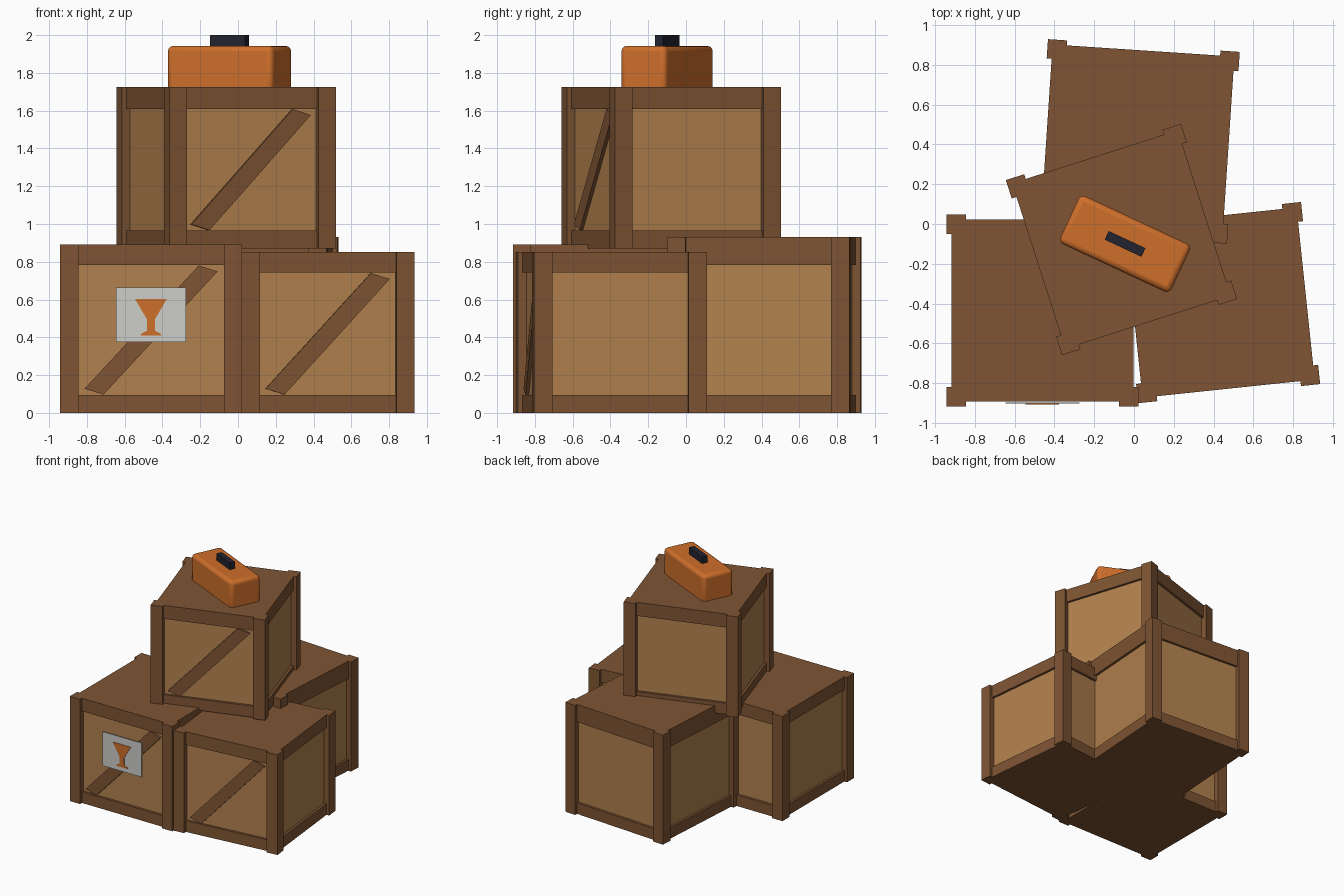
import bpy
import bmesh
import math
from mathutils import Matrix, Vector

if "Cube" in bpy.data.objects:
    bpy.data.objects.remove(bpy.data.objects["Cube"])


def material(name, r, g, b):
    lin = [((c / 255 + 0.055) / 1.055) ** 2.4 for c in (r, g, b)]
    m = bpy.data.materials.new(name)
    m.diffuse_color = (*lin, 1)
    m.use_nodes = True
    m.node_tree.nodes["Principled BSDF"].inputs["Base Color"].default_value = m.diffuse_color
    return m


FRAME = material("frame_brown", 126, 84, 51)
PANEL = material("panel_tan", 178, 129, 78)
ORANGE = material("orange", 207, 111, 43)
DARK = material("handle_dark", 34, 35, 47)
LABEL = material("label_grey", 205, 206, 201)


def finish(name, bm, mat, matrix):
    bmesh.ops.recalc_face_normals(bm, faces=bm.faces)
    me = bpy.data.meshes.new(name)
    bm.to_mesh(me)
    bm.free()
    me.materials.append(mat)
    ob = bpy.data.objects.new(name, me)
    ob.matrix_world = matrix
    bpy.context.collection.objects.link(ob)
    return ob


def add_box(bm, lo, hi):
    lo, hi = Vector(lo), Vector(hi)
    mat = Matrix.Translation((lo + hi) / 2) @ Matrix.Diagonal((*(hi - lo), 1))
    bmesh.ops.create_cube(bm, size=1, matrix=mat)


def slab(name, half_x, half_y, z0, z1, mat, matrix):
    bm = bmesh.new()
    add_box(bm, (-half_x, -half_y, z0), (half_x, half_y, z1))
    return finish(name, bm, mat, matrix)


def prism(name, points, y0, y1, mat, matrix):
    """Outline in x and z, extruded from y0 to y1."""
    bm = bmesh.new()
    face = bm.faces.new([bm.verts.new((x, y0, z)) for x, z in points])
    res = bmesh.ops.extrude_face_region(bm, geom=[face])
    verts = [v for v in res["geom"] if isinstance(v, bmesh.types.BMVert)]
    bmesh.ops.translate(bm, verts=verts, vec=(0, y1 - y0, 0))
    return finish(name, bm, mat, matrix)


def place(x, y, z, angle):
    return Matrix.Translation((x, y, z)) @ Matrix.Rotation(math.radians(angle), 4, 'Z')


def crate(name, x, y, z, angle, half, height, rail):
    m = place(x, y, z, angle)
    edge, wall, post, low = half - 0.025, half - 0.045, 0.097, 0.095
    # Base and lid, whose edges are the rails, and the recessed walls
    slab(name + "_base", edge, edge, 0, low, FRAME, m)
    slab(name + "_lid", edge, edge, height - rail, height, FRAME, m)
    slab(name + "_walls", wall, wall, low, height - rail, PANEL, m)
    # Corner posts
    bm = bmesh.new()
    for sx in (-1, 1):
        for sy in (-1, 1):
            xs = sorted((sx * half, sx * (half - post)))
            ys = sorted((sy * half, sy * (half - post)))
            add_box(bm, (xs[0], ys[0], 0), (xs[1], ys[1], height))
    finish(name + "_posts", bm, FRAME, m)
    # Diagonal brace on the front
    mid, h = (low + height - rail) / 2, (height - rail - low) / 2
    a, b = half - 0.13, half - 0.23
    pts = [(-a, mid - h + 0.033), (-b, mid - h + 0.002),
           (a, mid + h - 0.033), (b, mid + h - 0.002)]
    prism(name + "_brace", pts, -wall - 0.018, -wall + 0.01, FRAME, m)


crate("left_crate", -0.46, -0.435, 0, 0, 0.482, 0.892, 0.11)
crate("right_crate", 0.43, -0.395, 0, 6, 0.46, 0.852, 0.11)
crate("back_crate", 0.0175, 0.415, 0, -3.8, 0.483, 0.932, 0.15)
crate("upper_crate", -0.063, -0.078, 0.87, 17.8, 0.462, 0.855, 0.115)

# Label with a goblet mark on the left crate
I = Matrix.Identity(4)
prism("label", [(-0.645, 0.375), (-0.275, 0.375), (-0.275, 0.665), (-0.645, 0.665)],
      -0.902, -0.896, LABEL, I)
half_goblet = [(0.055, 0.411), (0.05, 0.42), (0.022, 0.434), (0.022, 0.497), (0.085, 0.604)]
goblet = [(-0.461 + dx, z) for dx, z in half_goblet]
goblet += [(-0.461 - dx, z) for dx, z in reversed(half_goblet)]
prism("goblet_mark", goblet, -0.906, -0.901, ORANGE, I)

# Rounded case with its handle on top
top = place(-0.045, -0.1, 0, -25)
case = slab("case", 0.308, 0.133, 1.69, 1.943, ORANGE, top)
bev = case.modifiers.new("rounding", 'BEVEL')
bev.width = 0.028
bev.segments = 3
bpy.context.view_layer.objects.active = case
case.select_set(True)
bpy.ops.object.shade_smooth_by_angle(angle=math.radians(40))
slab("handle", 0.102, 0.024, 1.93, 2.0, DARK, top)
